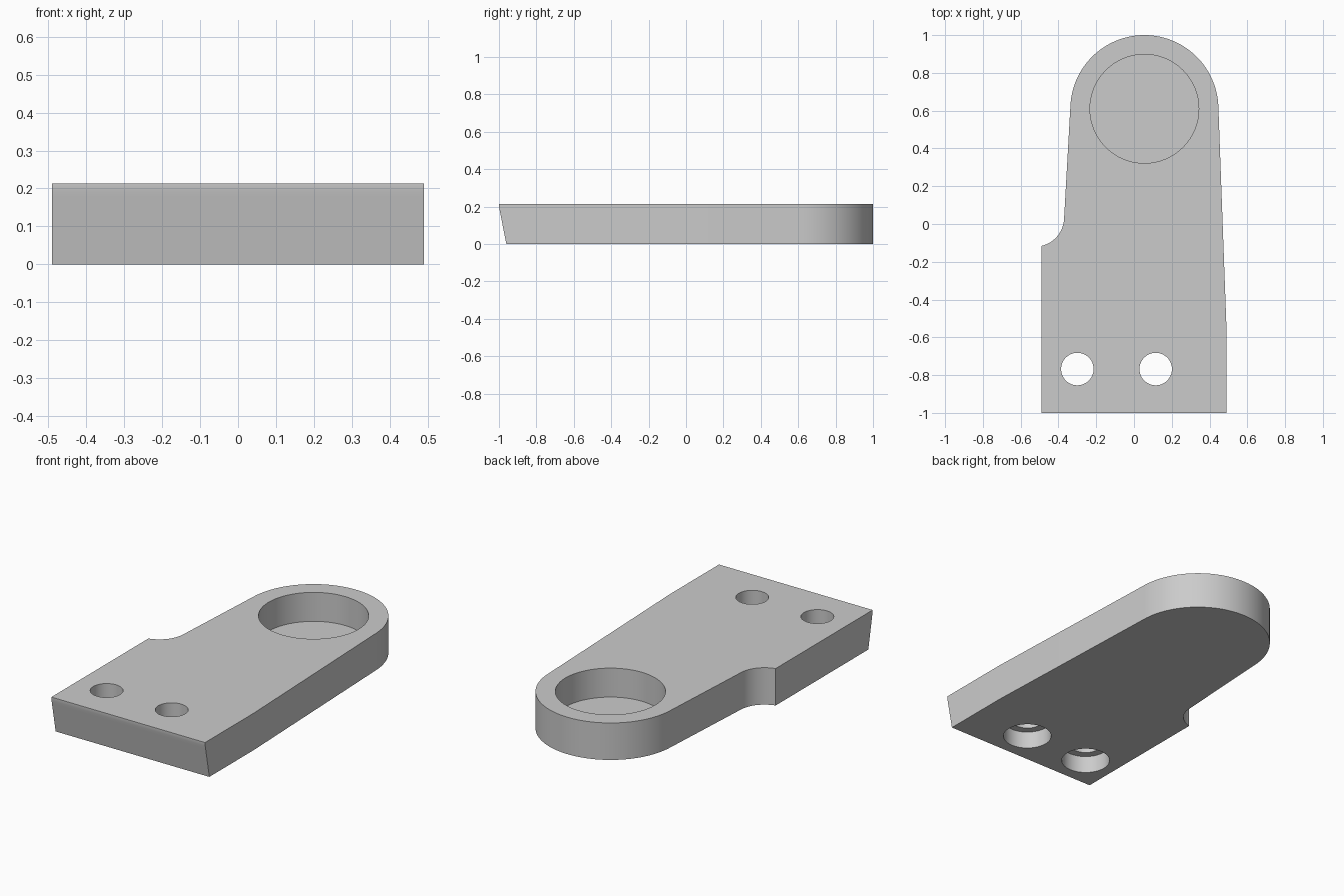
import bpy, bmesh, math
from mathutils import Vector

if "Cube" in bpy.data.objects:
    bpy.data.objects.remove(bpy.data.objects["Cube"])

THICK = 0.213

grey = bpy.data.materials.new("plain grey")
grey.use_nodes = True
COLOUR = (0.6, 0.6, 0.6, 1)
grey.diffuse_color = COLOUR
grey.node_tree.nodes["Principled BSDF"].inputs["Base Color"].default_value = COLOUR


def arc(cx, cy, r, start, end, n):
    """Points along an arc, angles in degrees."""
    angles = [math.radians(start + (end - start) * i / n) for i in range(n + 1)]
    return [(cx + r * math.cos(a), cy + r * math.sin(a)) for a in angles]


def prism(name, points, offset):
    """Extrude a closed 3D outline along an offset."""
    bm = bmesh.new()
    face = bm.faces.new([bm.verts.new(p) for p in points])
    ext = bmesh.ops.extrude_face_region(bm, geom=[face])
    moved = [v for v in ext["geom"] if isinstance(v, bmesh.types.BMVert)]
    bmesh.ops.translate(bm, verts=moved, vec=Vector(offset))
    bmesh.ops.recalc_face_normals(bm, faces=bm.faces)
    mesh = bpy.data.meshes.new(name)
    bm.to_mesh(mesh)
    bm.free()
    mesh.materials.append(grey)
    obj = bpy.data.objects.new(name, mesh)
    bpy.context.collection.objects.link(obj)
    return obj


def cylinder(name, x, y, r, z0, z1):
    ring = arc(x, y, r, 0, 360, 64)[:-1]
    return prism(name, [(px, py, z0) for px, py in ring], (0, 0, z1 - z0))


# Plate: square foot, tapered sides, rounded end and concave shoulder
outline = [(-0.49, -1), (0.49, -1), (0.49, -0.56)]
outline += arc(0.055, 0.608, 0.392, 2, 177, 64)
outline += arc(-0.525, 0.035, 0.155, -3, -77, 20)
outline.append((-0.49, -0.116))
plate = prism("bracket_plate", [(x, y, 0) for x, y in outline], (0, 0, THICK))

# Sloping front edge that rounds into the top
slope = [(-1, 0.205), (-0.9985, 0.193), (-0.995, 0.175), (-0.955, -0.03),
         (-1.1, -0.03), (-1.1, 0.205)]
cutters = [prism("front_slope_cutter", [(-0.6, y, z) for y, z in slope], (1.2, 0, 0))]

# Round blind pocket in the wide end
cutters.append(cylinder("pocket_cutter", 0.055, 0.61, 0.288, 0.046, 0.3))

# Screw holes, counterbored from below
for x in (-0.3, 0.115):
    cutters.append(cylinder("hole_cutter", x, -0.768, 0.086, -0.1, 0.3))
    cutters.append(cylinder("counterbore_cutter", x, -0.768, 0.13, -0.1, 0.1))

bpy.ops.object.select_all(action="DESELECT")
bpy.context.view_layer.objects.active = plate
plate.select_set(True)
for cutter in cutters:
    cutter.hide_render = True
    mod = plate.modifiers.new("cut", "BOOLEAN")
    mod.operation = "DIFFERENCE"
    mod.solver = "EXACT"
    mod.object = cutter
    bpy.ops.object.modifier_apply(modifier=mod.name)
    bpy.data.objects.remove(cutter)

bpy.ops.object.shade_smooth_by_angle(angle=math.radians(30))
